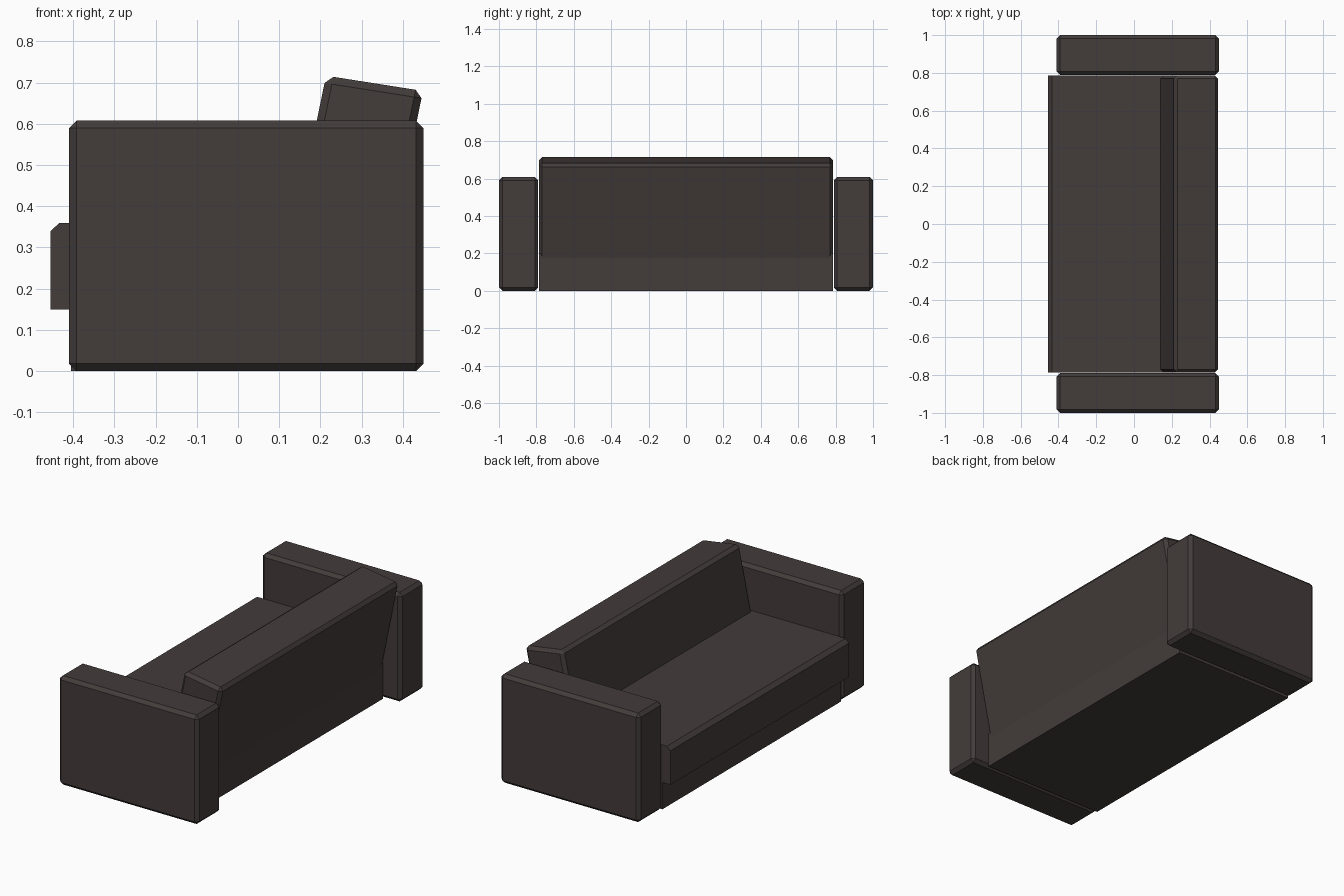
import bpy, bmesh

if "Cube" in bpy.data.objects:
    bpy.data.objects.remove(bpy.data.objects["Cube"])

fabric = bpy.data.materials.new("dark brown fabric")
fabric.diffuse_color = (0.056, 0.045, 0.043, 1)
fabric.use_nodes = True
fabric.node_tree.nodes["Principled BSDF"].inputs["Base Color"].default_value = fabric.diffuse_color


def prism(name, profile, y0, y1, bevel=0.0, edge_rule=None):
    """Extrude an x-z profile from y0 to y1 and chamfer the chosen edges."""
    bm = bmesh.new()
    face = bm.faces.new([bm.verts.new((x, y0, z)) for x, z in profile])
    ext = bmesh.ops.extrude_face_region(bm, geom=[face])
    for v in ext["geom"]:
        if isinstance(v, bmesh.types.BMVert):
            v.co.y = y1
    bmesh.ops.recalc_face_normals(bm, faces=bm.faces[:])
    if bevel:
        edges = [e for e in bm.edges if edge_rule is None or edge_rule(e)]
        bmesh.ops.bevel(bm, geom=edges, offset=bevel, segments=1,
                        affect='EDGES', profile=0.5)
    mesh = bpy.data.meshes.new(name)
    bm.to_mesh(mesh)
    bm.free()
    mesh.materials.append(fabric)
    obj = bpy.data.objects.new(name, mesh)
    bpy.context.collection.objects.link(obj)
    return obj


def rect(x0, x1, z0, z1):
    return [(x0, z0), (x1, z0), (x1, z1), (x0, z1)]


# Two chamfered block arms
for name, side in (("left_arm", -1), ("right_arm", 1)):
    prism(name, rect(-0.41, 0.45, 0, 0.608), side * 0.79, side * 1.0, 0.018)

# Plain base between the arms
prism("base", rect(-0.405, 0.345, 0, 0.2), -0.787, 0.787)

# Seat cushion overhanging the front, with a chamfered top front edge
prism("seat_cushion",
      [(-0.455, 0.15), (0.24, 0.15), (0.24, 0.36), (-0.433, 0.36), (-0.455, 0.34)],
      -0.787, 0.787)

# Leaning backrest, chamfered all round, its foot sunk into the base
prism("backrest",
      [(0.10, 0.165), (0.338, 0.14), (0.449, 0.68), (0.2137, 0.717)],
      -0.787, 0.787, 0.018)
